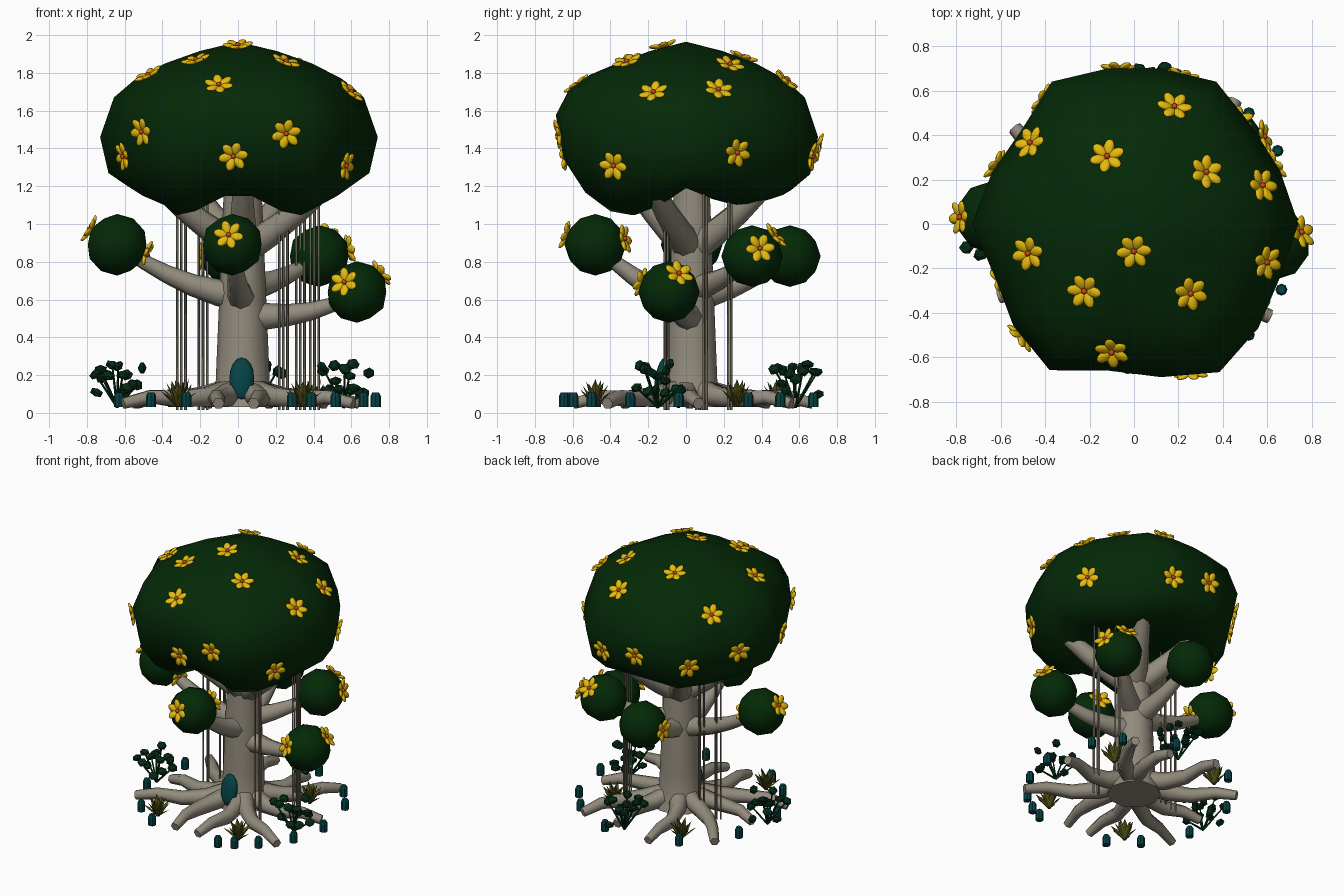
import bpy, bmesh, math, random
from math import sin, cos, radians, pi
from mathutils import Vector, Matrix
from mathutils.bvhtree import BVHTree

if "Cube" in bpy.data.objects:
    bpy.data.objects.remove(bpy.data.objects["Cube"])

random.seed(4)


def material(name, r, g, b):
    m = bpy.data.materials.new(name)
    m.diffuse_color = (r, g, b, 1)
    m.use_nodes = True
    m.node_tree.nodes["Principled BSDF"].inputs["Base Color"].default_value = m.diffuse_color
    return m


BARK = material("pale_bark", .29, .26, .205)
LEAF = material("dark_green", .0012, .022, .002)
BUSH = material("bush_green", .0015, .024, .008)
GOLD = material("golden_yellow", .84, .52, .004)
RED = material("orange_red", .65, .06, .008)
TEAL = material("teal", .002, .055, .058)
VINE = material("brown_vine", .16, .14, .10)
OLIVE = material("olive", .085, .085, .010)


def polar(deg, r, z=0):
    return Vector((r * cos(radians(deg)), r * sin(radians(deg)), z))


def add_mesh(name, bm, mats, smooth=True):
    bmesh.ops.recalc_face_normals(bm, faces=bm.faces)
    me = bpy.data.meshes.new(name)
    bm.to_mesh(me)
    bm.free()
    for m in mats:
        me.materials.append(m)
    if smooth:
        me.shade_smooth()
    ob = bpy.data.objects.new(name, me)
    bpy.context.collection.objects.link(ob)
    return ob


def tube(name, points, mat, res=2):
    """Tapered tube through (position, radius) pairs."""
    cu = bpy.data.curves.new(name, 'CURVE')
    cu.dimensions = '3D'
    cu.bevel_depth = 1
    cu.bevel_resolution = res
    cu.use_fill_caps = True
    sp = cu.splines.new('POLY')
    sp.points.add(len(points) - 1)
    for p, (co, r) in zip(sp.points, points):
        p.co = (*co, 1)
        p.radius = r
    sp.use_smooth = True
    ob = bpy.data.objects.new(name, cu)
    bpy.context.collection.objects.link(ob)
    bpy.ops.object.select_all(action='DESELECT')
    ob.select_set(True)
    bpy.context.view_layer.objects.active = ob
    bpy.ops.object.convert(target='MESH')
    ob = bpy.context.view_layer.objects.active
    ob.data.materials.clear()
    ob.data.materials.append(mat)


# Trunk: gentle taper with a flared foot
AXIS = Vector((.025, .03, 0))
trunk = []
for z in (.03, .08, .15, .3, .6, .9, 1.3):
    trunk.append((AXIS + Vector((0, 0, z)), .15 - .042 * z + .04 * max(0, 1 - z / .15)))
tube("trunk", trunk, BARK, 3)

# Roots spreading over the ground, each with a sideways kink
for i, (deg, reach) in enumerate(((143, .69), (49, .72), (210, .69), (324, .74), (105, .69),
                                  (258, .6), (280, .6), (4, .64), (180, .56), (72, .6))):
    side = polar(deg + 90, -.055 if i % 2 else .055)
    path = []
    for t, k, z in ((.1, .3, .12), (.34, .9, .085), (.56, 1, .075), (.8, .3, .085), (1, -.4, .05)):
        path.append((AXIS * (1 - t) + polar(deg, reach * t, z) + side * k, .072 - .04 * t))
    tube("root", path, BARK, 1)

# Forks that carry the crown
for deg, step in ((205, .16), (335, .16), (270, .10), (58, .15), (125, .15)):
    tube("fork", [(AXIS + polar(deg, step * k, .86 + .085 * k + .008 * k * k), .085 - .011 * k)
                  for k in range(4)], BARK)

# Door in the foot of the trunk
bm = bmesh.new()
bmesh.ops.create_uvsphere(bm, u_segments=12, v_segments=8, radius=1)
bmesh.ops.transform(bm, verts=bm.verts, matrix=Matrix.Translation((.02, -.132, .182))
                    @ Matrix.Rotation(radians(-10), 4, 'X') @ Matrix.Diagonal((.066, .032, .112, 1)))
add_mesh("door", bm, [TEAL])

# Crown: stacked rings on one outline, lobes hanging below, front rim lifted
outline = (.74, .70, .69, .74, .71, .71, .74, .66, .68, .73, .67, .71, .76, .67, .70, .77, .73, .70)
rings = ((.30, 1.19, .03, 0), (.60, 1.19, .15, .01), (.80, 1.20, .09, .06), (.94, 1.27, .03, .09),
         (1, 1.46, 0, .12), (.90, 1.67, 0, .04), (.74, 1.77, 0, .02), (.53, 1.85, 0, 0), (.28, 1.915, 0, 0))
N = len(outline)
bm = bmesh.new()
rows = []
for f, z, drop, lift in rings:
    row = []
    for i, r in enumerate(outline):
        a = 2 * pi * i / N
        lobe = abs(sin(2 * a)) * (1 if a > pi else .6)
        up = lift * max(0, -sin(a)) ** 2
        row.append(bm.verts.new((f * r * cos(a), f * r * sin(a), z - drop * lobe + up)))
    rows.append(row)
for lo, hi in zip(rows, rows[1:]):
    for i in range(N):
        bm.faces.new((lo[i], lo[(i + 1) % N], hi[(i + 1) % N], hi[i]))
for row, z in ((rows[0], 1.2), (rows[-1], 1.965)):
    tip = bm.verts.new((0, 0, z))
    for i in range(N):
        bm.faces.new((row[i], row[(i + 1) % N], tip))
bmesh.ops.recalc_face_normals(bm, faces=bm.faces)
crown_tree = BVHTree.FromBMesh(bm)
add_mesh("crown", bm, [LEAF])

# Flower: six cupped pointed petals around a small button
bm = bmesh.new()
for k in range(6):
    g = bmesh.ops.create_uvsphere(bm, u_segments=6, v_segments=6, radius=1)['verts']
    bmesh.ops.transform(bm, verts=g, matrix=Matrix.Rotation(k * pi / 3, 4, 'Z') @ Matrix.Translation((.043, 0, .014))
                        @ Matrix.Rotation(radians(-14), 4, 'Y') @ Matrix.Diagonal((.038, .026, .012, 1))
                        @ Matrix.Rotation(pi / 2, 4, 'Y'))
petals = set(bm.faces)
bmesh.ops.create_icosphere(bm, subdivisions=1, radius=.015, matrix=Matrix.Translation((0, 0, .016)))
for f in bm.faces:
    f.material_index = 0 if f in petals else 1
flower = add_mesh("flower", bm, [GOLD, RED])
flower_mesh = flower.data
bpy.data.objects.remove(flower)


def place_flower(pos, normal):
    ob = bpy.data.objects.new("flower", flower_mesh)
    ob.matrix_world = (Matrix.Translation(pos) @ normal.to_track_quat('Z', 'Y').to_matrix().to_4x4()
                       @ Matrix.Rotation(random.uniform(0, 1), 4, 'Z'))
    bpy.context.collection.objects.link(ob)


# Flowers dropped onto the crown from above, then pressed on from the sides
for x, y in ((0, -.12), (-.12, .30), (.32, .23), (.18, .52), (-.46, .36), (-.47, -.13),
             (.25, -.31), (-.22, -.30), (-.1, -.57), (.57, .17), (.59, -.17)):
    hit = crown_tree.ray_cast(Vector((x, y, 3)), Vector((0, 0, -1)))
    if hit[0]:
        place_flower(hit[0], hit[1])
for deg, z in ((291, 1.48), (268, 1.36), (225, 1.49), (203, 1.36), (326, 1.31),
               (23, 1.38), (126, 1.36), (72, 1.36), (96, 1.41), (157, 1.42)):
    hit = crown_tree.ray_cast(polar(deg, 2, z), polar(deg, -1))
    if hit[0]:
        place_flower(hit[0], hit[1])


def leaf_ball(x, y, z, start, bend, flowers):
    """Leaf ball on a bough leaving the trunk at height start; flowers by bearing and tilt."""
    c = Vector((x, y, z))
    bm = bmesh.new()
    bmesh.ops.create_icosphere(bm, subdivisions=2, radius=.163, matrix=Matrix.Translation(c))
    add_mesh("leaf_ball", bm, [LEAF])
    path = []
    for t in (0, .2, .4, .6, .78, .92):
        p = AXIS.lerp(c, t)
        p.z = start + (z - start) * t ** bend
        path.append((p, .09 - .06 * t ** .7))
    tube("bough", path, BARK)
    for deg, tilt in flowers:
        d = polar(deg, cos(radians(tilt)), sin(radians(tilt)))
        place_flower(c + d * .153, d)


leaf_ball(-.64, .03, .89, .62, 1.7, ((180, 30), (-10, -18)))
leaf_ball(-.03, -.48, .89, .60, 1.7, ((263, 18), (70, 11)))
leaf_ball(.43, .35, .83, .66, 1.7, ((15, 14), (75, 40)))
leaf_ball(.63, -.09, .64, .51, 3, ((245, 18), (23, 36)))
leaf_ball(-.03, .55, .83, .62, 1.7, ((180, 0),))

# Hanging vines in bundles of three
for x, y in ((-.30, .06), (-.185, .09), (.24, -.105), (.33, .23), (.405, .10)):
    for k in (-1, 0, 1):
        p = Vector((x + .022 * k, y + .016 * (k == 0) - .006, .015))
        tube("vine", [(p, .007), (p + Vector((0, 0, 1.2)), .007)], VINE, 0)

# Teal pegs in a ring around the tree, with chamfered tops
for deg in (158, 195, 226, 246, 294, 303, 316, 336, 357, 27, 44, 74, 121):
    c = polar(deg, .69 + .04 * cos(radians(deg)))
    bm = bmesh.new()
    for r1, r2, z0, h in ((.027, .027, .03, .06), (.027, .018, .09, .018)):
        bmesh.ops.create_cone(bm, cap_ends=True, segments=8, radius1=r1, radius2=r2, depth=h,
                              matrix=Matrix.Translation(c + Vector((0, 0, z0 + h / 2))))
    add_mesh("peg", bm, [TEAL], smooth=False)

# Spiky rosettes of folded blades
for cx, cy in ((-.32, -.48), (.34, -.48), (.40, .27), (-.30, .48)):
    bm = bmesh.new()
    base = Vector((cx, cy, .03))
    for k in range(14):
        deg, lean, h = k * 137.5, .04 + .005 * k, .15 - .0054 * k
        u, s = polar(deg, 1), polar(deg + 90, 1)
        mid = base + u * lean * .6 + Vector((0, 0, h * .65))
        ring = [[bm.verts.new(c + o) for o in (s * w, u * w * .4, -s * w, -u * w * .4)]
                for c, w in ((base, .012), (mid, .019))]
        end = bm.verts.new(base + u * lean + Vector((0, 0, h)))
        bm.faces.new(ring[0])
        for i in range(4):
            j = (i + 1) % 4
            bm.faces.new((ring[0][i], ring[0][j], ring[1][j], ring[1][i]))
            bm.faces.new((ring[1][i], ring[1][j], end))
    add_mesh("rosette", bm, [OLIVE], smooth=False)

# Bushes: thin stems with chunky leaves
for cx, cy in ((-.64, -.04), (.56, -.15), (.10, .58)):
    bm = bmesh.new()
    root = Vector((cx, cy, .03))
    for k in range(15):
        r = .03 + .11 * math.sqrt(k / 14)
        tip = Vector((cx, cy, 0)) + polar(k * 137.5, r, random.uniform(.14, .29) - r * .35)
        rot = Matrix.Rotation(random.uniform(0, 3), 4, Vector((1, random.random(), random.random())))
        bmesh.ops.create_icosphere(bm, subdivisions=1, radius=.034,
                                   matrix=Matrix.Translation(tip) @ rot @ Matrix.Diagonal((1.1, .95, .7, 1)))
        if k % 2 == 0:
            d = tip - root
            bmesh.ops.create_cone(bm, cap_ends=True, segments=4, radius1=.008, radius2=.005, depth=d.length,
                                  matrix=Matrix.Translation((tip + root) / 2) @ d.to_track_quat('Z', 'Y').to_matrix().to_4x4())
    add_mesh("bush", bm, [BUSH], smooth=False)
